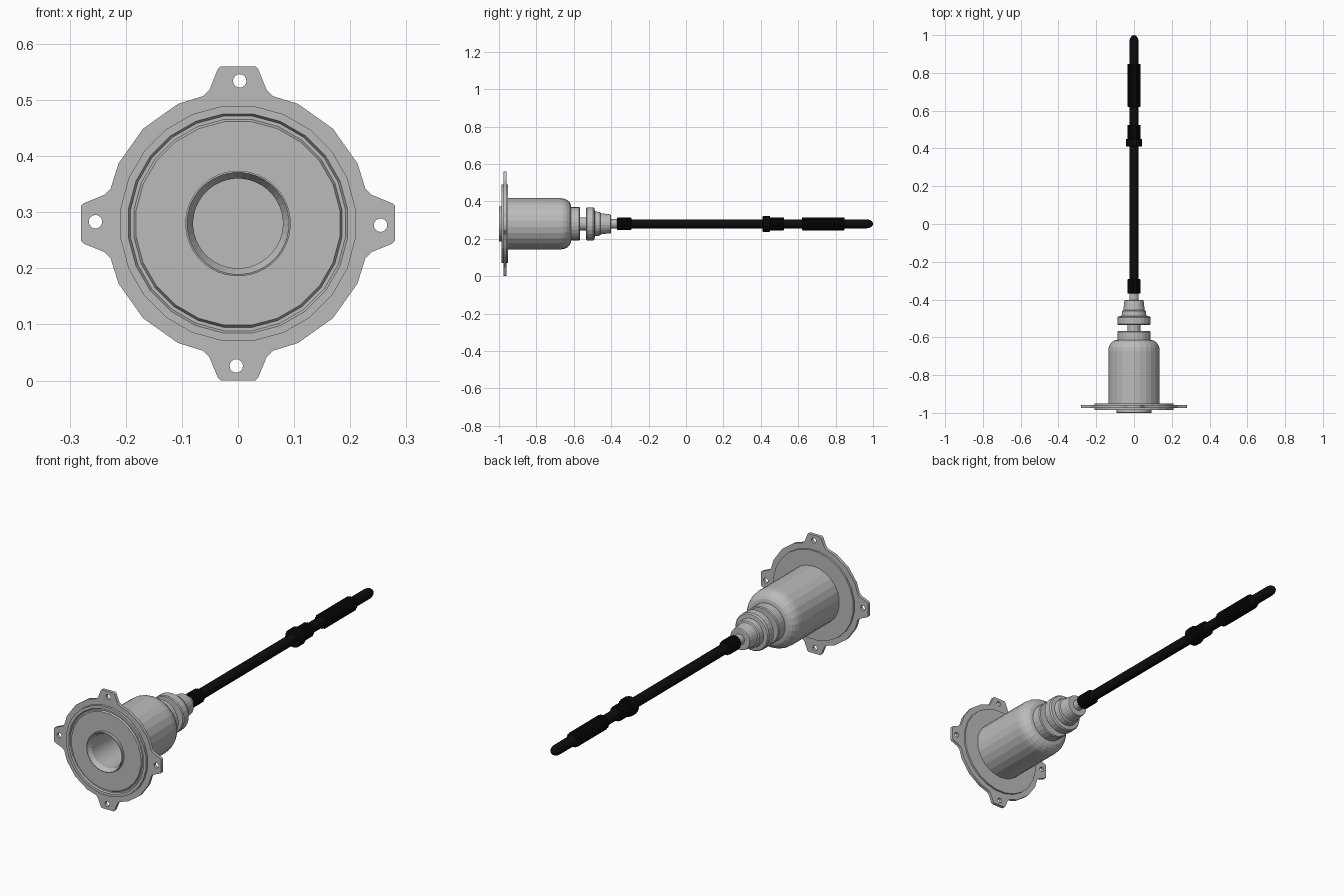
import bpy, bmesh, math
from mathutils import Matrix, Vector

if "Cube" in bpy.data.objects:
    bpy.data.objects.remove(bpy.data.objects["Cube"])

CZ = 0.28  # height of the main axis


def material(name, rgb):
    m = bpy.data.materials.new(name)
    m.diffuse_color = (*rgb, 1)
    m.use_nodes = True
    m.node_tree.nodes["Principled BSDF"].inputs["Base Color"].default_value = m.diffuse_color
    return m


GREY = material("metal_grey", (0.5, 0.5, 0.5))
BLACK = material("rubber_black", (0.004, 0.004, 0.005))


def lathe(name, profile, seg, mat, closed=False, rib=0.0):
    """Spin (radius, y) points about the main axis; rib shrinks every other side."""
    bm = bmesh.new()
    rings = []
    for r, y in profile:
        if r == 0:
            rings.append([bm.verts.new((0, y, CZ))] * seg)
            continue
        ring = []
        for i in range(seg):
            a = 2 * math.pi * (i + 0.5) / seg
            q = r - (rib if i % 2 else 0)
            ring.append(bm.verts.new((q * math.cos(a), y, CZ + q * math.sin(a))))
        rings.append(ring)
    pairs = list(zip(rings, rings[1:]))
    if closed:
        pairs.append((rings[-1], rings[0]))
    for a, b in pairs:
        for i in range(seg):
            j = (i + 1) % seg
            quad = []
            for v in (a[i], a[j], b[j], b[i]):
                if v not in quad:
                    quad.append(v)
            if len(quad) > 2:
                bm.faces.new(quad)
    bmesh.ops.recalc_face_normals(bm, faces=bm.faces)
    me = bpy.data.meshes.new(name)
    bm.to_mesh(me)
    bm.free()
    me.materials.append(mat)
    ob = bpy.data.objects.new(name, me)
    bpy.context.collection.objects.link(ob)
    return ob


def solid(name, r, y0, y1, seg, mat, bevel=0.003, rib=0.0):
    return lathe(name, [(0, y0), (r - bevel, y0), (r, y0 + bevel), (r, y1 - bevel),
                        (r - bevel, y1), (0, y1)], seg, mat, rib=rib)


def circle(cx, cy, r, n):
    return [(cx + r * math.cos(2 * math.pi * i / n), cy + r * math.sin(2 * math.pi * i / n))
            for i in range(n)]


# mounting plate: four tabs with bolt holes around a polygonal rim
half_tab = [(0.280, 0.031), (0.275, 0.036), (0.238, 0.051), (0.227, 0.062), (0.213, 0.107)]
tab = [(r, -t) for r, t in reversed(half_tab)] + half_tab + [(0.169, 0.169)]
outline, holes = [], []
for k in range(4):
    a = k * math.pi / 2
    c, s = math.cos(a), math.sin(a)
    outline += [(r * c - t * s, r * s + t * c) for r, t in tab]
    h = a - math.radians(0.7)
    holes.append(circle(0.254 * math.cos(h), 0.254 * math.sin(h), 0.012, 16))
cu = bpy.data.curves.new("mounting_plate_outline", 'CURVE')
cu.dimensions = '2D'
cu.fill_mode = 'BOTH'
cu.extrude = 0.0075
for pts in [outline, circle(0, 0, 0.2, 24)] + holes:
    sp = cu.splines.new('POLY')
    sp.points.add(len(pts) - 1)
    for p, (x, y) in zip(sp.points, pts):
        p.co = (x, y, 0, 1)
    sp.use_cyclic_u = True
tmp = bpy.data.objects.new("plate_helper", cu)
bpy.context.collection.objects.link(tmp)
bpy.context.view_layer.update()
plate_mesh = bpy.data.meshes.new_from_object(
    tmp.evaluated_get(bpy.context.evaluated_depsgraph_get()))
bpy.data.objects.remove(tmp)
plate_mesh.transform(Matrix.Translation((0, -0.967, CZ)) @ Matrix.Rotation(math.pi / 2, 4, 'X'))
plate_mesh.materials.clear()
plate_mesh.materials.append(GREY)
plate = bpy.data.objects.new("mounting_plate", plate_mesh)
bpy.context.collection.objects.link(plate)

# thick flange disc with a seal groove in its front face
lathe("flange_disc", [(0.09, -0.951), (0.09, -0.986), (0.183, -0.986), (0.187, -0.979),
                      (0.193, -0.979), (0.197, -0.986), (0.211, -0.986), (0.211, -0.951)],
      24, GREY, closed=True)

# bore sleeve with chamfered mouth
lathe("bore_sleeve", [(0, -0.7), (0.08, -0.7), (0.08, -0.98), (0.091, -1.0), (0.094, -0.999),
                      (0.094, -0.68), (0, -0.68)], 40, GREY)

# housing with rounded shoulder
shoulder = [(0.092 + 0.045 * math.cos(i * math.pi / 10),
             -0.672 + 0.058 * math.sin(i * math.pi / 10)) for i in range(6)]
lathe("housing", [(0.09, -0.955), (0.137, -0.955)] + shoulder + [(0, -0.614)], 26, GREY)

# stepped neck behind the housing
solid("neck_ring", 0.089, -0.62, -0.567, 26, GREY, 0.004)
solid("neck_core", 0.035, -0.58, -0.52, 20, GREY)
lathe("stepped_cap", [(0, -0.534), (0.085, -0.534), (0.089, -0.53), (0.089, -0.496),
                      (0.084, -0.489), (0.066, -0.487), (0.064, -0.46), (0.057, -0.456),
                      (0.051, -0.404), (0.048, -0.402), (0, -0.402)], 24, GREY)
solid("rod_socket", 0.025, -0.41, -0.36, 16, GREY)

# black rod with domed tip
dome = [(0.024 * math.cos(i * math.pi / 10), 0.965 + 0.035 * math.sin(i * math.pi / 10))
        for i in range(5)]
lathe("rod", [(0, -0.36), (0.024, -0.36)] + dome + [(0, 1.0)], 18, BLACK)

# ribbed collars and grip on the rod
solid("lower_collar", 0.034, -0.369, -0.292, 32, BLACK, rib=0.003)
solid("stop_ring", 0.043, 0.41, 0.45, 32, BLACK, rib=0.002)
solid("upper_collar", 0.035, 0.445, 0.525, 32, BLACK, rib=0.003)
solid("grip", 0.035, 0.62, 0.847, 32, BLACK, rib=0.003)
